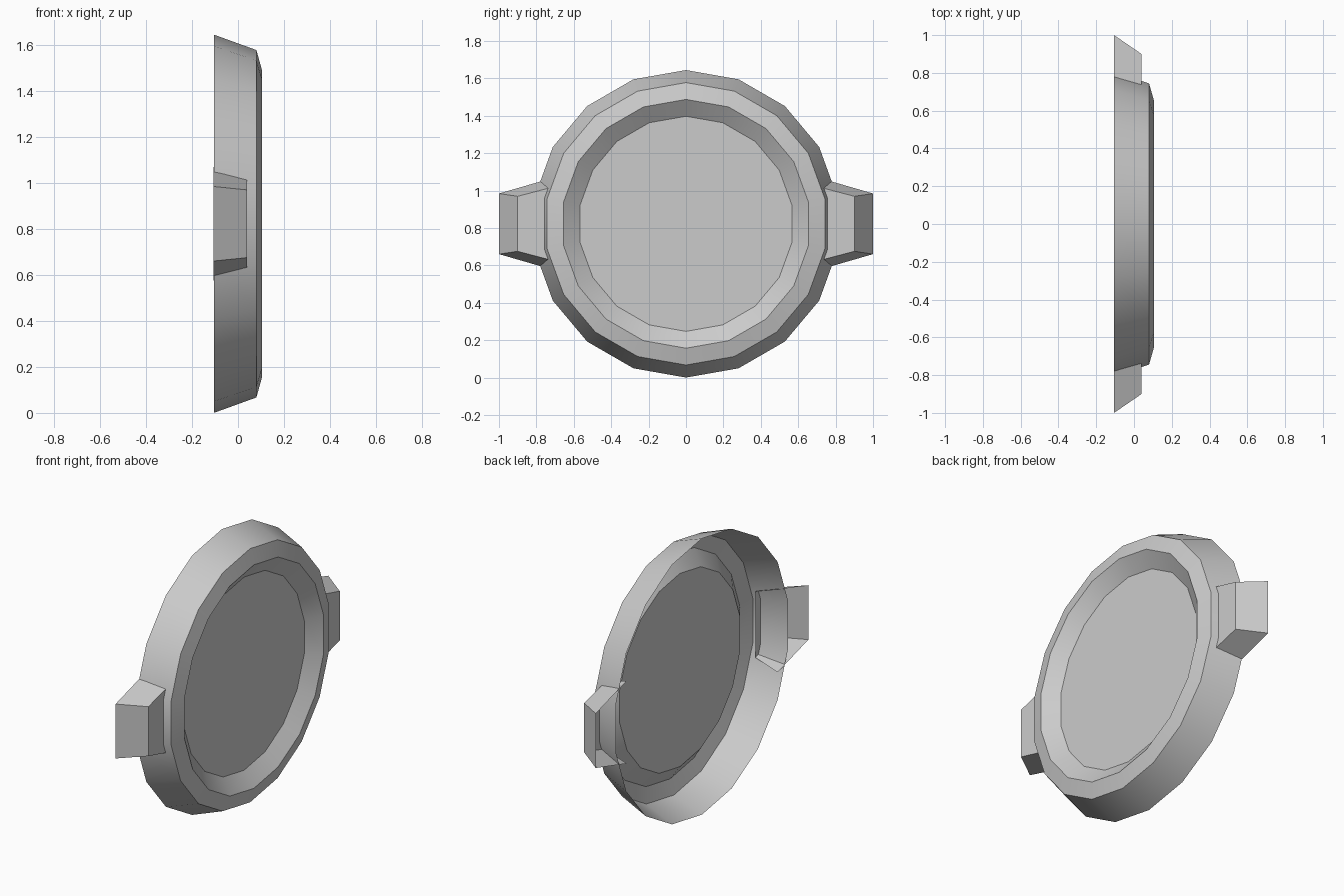
import bpy, bmesh, math

if "Cube" in bpy.data.objects:
    bpy.data.objects.remove(bpy.data.objects["Cube"], do_unlink=True)

SIDES = 18
CENTRE_Z = 0.822

grey = bpy.data.materials.new("plain_grey")
grey.use_nodes = True
grey.diffuse_color = (0.6, 0.6, 0.6, 1)
grey.node_tree.nodes["Principled BSDF"].inputs["Base Color"].default_value = (0.6, 0.6, 0.6, 1)


def finish(name, bm, front_face):
    # Turn the consistent shell so that its front face looks along +x
    bmesh.ops.recalc_face_normals(bm, faces=bm.faces[:])
    bm.normal_update()
    if front_face.normal.x < 0:
        bmesh.ops.reverse_faces(bm, faces=bm.faces[:])
    mesh = bpy.data.meshes.new(name)
    bm.to_mesh(mesh)
    bm.free()
    mesh.materials.append(grey)
    obj = bpy.data.objects.new(name, mesh)
    bpy.context.collection.objects.link(obj)
    bpy.ops.object.select_all(action='DESELECT')
    obj.select_set(True)
    bpy.context.view_layer.objects.active = obj
    bpy.ops.object.shade_smooth_by_angle(angle=math.radians(30))


# Open-backed dish: outer wall, bevelled rim, sloped recess and flat panel
profile = [(-0.105, 0.822), (0.08, 0.755), (0.105, 0.665), (0.04, 0.575)]  # x, radius
angles = [2 * math.pi * i / SIDES for i in range(SIDES)]
bm = bmesh.new()
rings = [[bm.verts.new((x, r * math.sin(a), CENTRE_Z + r * math.cos(a))) for a in angles]
         for x, r in profile]
for a, b in zip(rings, rings[1:]):
    for i in range(SIDES):
        j = (i + 1) % SIDES
        bm.faces.new((a[j], a[i], b[i], b[j]))
panel = bm.faces.new(rings[-1])
finish("dish", bm, panel)


# Tapered side lugs, open at the back and where they enter the dish
def lug(name, side):
    bm = bmesh.new()

    def strip(x, y_in, half_in, y_out, half_out):
        outline = [(y_in, half_in), (y_out, half_out), (y_out, -half_out), (y_in, -half_in)]
        return [bm.verts.new((x, side * y, CENTRE_Z + z)) for y, z in outline]

    back = strip(-0.106, 0.71, 0.246, 1.0, 0.162)
    front = strip(0.04, 0.71, 0.197, 0.9, 0.147)
    for i in range(3):
        bm.faces.new((back[i], back[i + 1], front[i + 1], front[i]))
    plate = bm.faces.new(front)
    finish(name, bm, plate)


lug("front_lug", -1)
lug("back_lug", 1)
